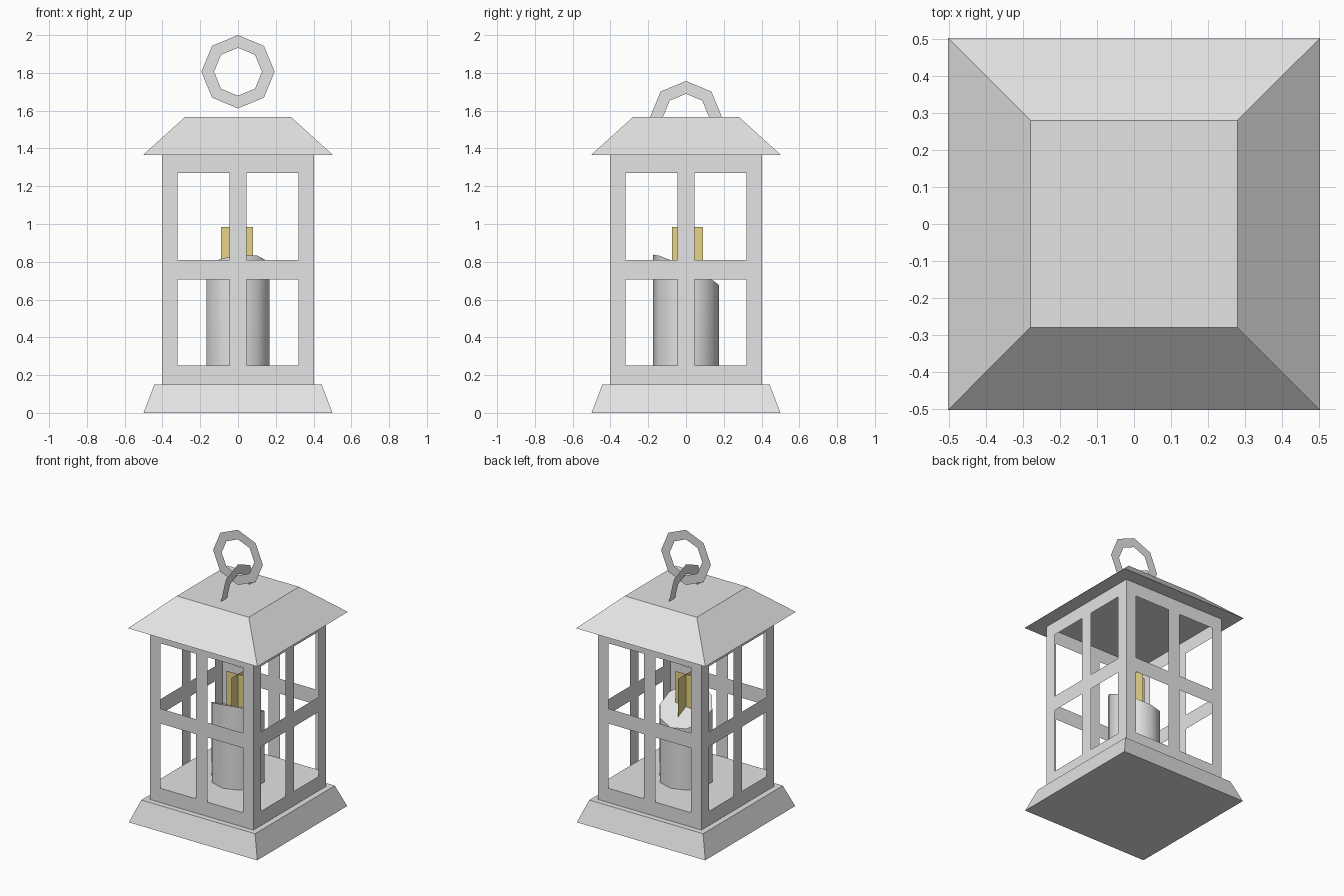
import bpy, bmesh
from math import cos, sin, pi
from mathutils import Matrix

if "Cube" in bpy.data.objects:
    bpy.data.objects.remove(bpy.data.objects["Cube"], do_unlink=True)


def make_material(name, rgb):
    mat = bpy.data.materials.new(name)
    mat.use_nodes = True
    color = (*rgb, 1)
    mat.diffuse_color = color
    mat.node_tree.nodes["Principled BSDF"].inputs["Base Color"].default_value = color
    return mat


GREY = make_material("pale grey", (0.77, 0.77, 0.77))
YELLOW = make_material("flame yellow", (1.0, 0.82, 0.31))


def finish(name, bm, mat, recalc=True):
    bmesh.ops.remove_doubles(bm, verts=bm.verts, dist=1e-5)
    if recalc:
        bmesh.ops.recalc_face_normals(bm, faces=bm.faces)
    mesh = bpy.data.meshes.new(name)
    bm.to_mesh(mesh)
    bm.free()
    mesh.materials.append(mat)
    obj = bpy.data.objects.new(name, mesh)
    bpy.context.collection.objects.link(obj)
    return obj


def quad(bm, points):
    return bm.faces.new([bm.verts.new(p) for p in points])


def square_frustum(name, half_low, half_high, z_low, z_high):
    bm = bmesh.new()
    bmesh.ops.create_cube(bm, size=2)
    for v in bm.verts:
        low = v.co.z < 0
        half = half_low if low else half_high
        v.co = (v.co.x * half, v.co.y * half, z_low if low else z_high)
    return finish(name, bm, GREY)


def flat_ring(name, center_z, outer, inner, steps, turn):
    # Octagonal band in the xz plane, turned about z
    bm = bmesh.new()
    for i in range(steps):
        a, b = i * pi / 4, (i + 1) * pi / 4
        quad(bm, [(r * cos(t), 0, center_z + r * sin(t))
                  for r, t in ((inner, a), (outer, a), (outer, b), (inner, b))])
    bm.transform(Matrix.Rotation(turn, 4, "Z"))
    return finish(name, bm, GREY)


# Base and roof
square_frustum("base", 0.5, 0.443, 0, 0.15)
square_frustum("roof", 0.503, 0.28, 1.365, 1.567)

# Cage: four thin walls, each with four window openings
WALL = 0.403
columns = (-WALL, -0.32, -0.045, 0.045, 0.32, WALL)
rows = (0.15, 0.25, 0.705, 0.81, 1.27, 1.365)
bm = bmesh.new()
for side in range(4):
    turn = Matrix.Rotation(side * pi / 2, 3, "Z")
    for i in range(5):
        for j in range(5):
            if i % 2 and j % 2:
                continue
            x0, x1, z0, z1 = columns[i], columns[i + 1], rows[j], rows[j + 1]
            corners = ((x0, z0), (x1, z0), (x1, z1), (x0, z1))
            quad(bm, [turn @ Matrix.Translation((x, -WALL, z)).translation
                      for x, z in corners])
bmesh.ops.remove_doubles(bm, verts=bm.verts, dist=1e-5)
flat_edges = [e for e in bm.edges if len(e.link_faces) == 2
              and e.calc_face_angle(0) < 0.01]
bmesh.ops.dissolve_edges(bm, edges=flat_edges, use_verts=False)
finish("window_cage", bm, GREY)

# Raised floor that carries the candle
bm = bmesh.new()
quad(bm, [(x * WALL, y * WALL, 0.25) for x, y in ((-1, -1), (1, -1), (1, 1), (-1, 1))])
finish("floor", bm, GREY, recalc=False)

# Candle with a slanted top, lowest at the back
bm = bmesh.new()
bmesh.ops.create_cone(bm, cap_ends=True, segments=10, radius1=0.175,
                      radius2=0.175, depth=1)
for v in bm.verts:
    v.co.z = 0.25 if v.co.z < 0 else 0.757 + 0.1 * v.co.x - 0.46 * v.co.y
candle = finish("candle", bm, GREY)
bpy.ops.object.select_all(action="DESELECT")
candle.select_set(True)
bpy.context.view_layer.objects.active = candle
bpy.ops.object.shade_smooth_by_angle(angle=0.75)

# Flame made of two crossed plates
bm = bmesh.new()
quad(bm, [(-0.09, 0, 0.7), (0.08, 0, 0.7), (0.08, 0, 0.985), (-0.09, 0, 0.985)])
quad(bm, [(0, -0.075, 0.7), (0, 0.09, 0.7), (0, 0.09, 0.985), (0, -0.075, 0.985)])
finish("flame", bm, YELLOW, recalc=False)

# Roof loop and the hanging ring linked through it
flat_ring("roof_loop", 1.567, 0.19, 0.122, 4, pi / 2)
flat_ring("hanging_ring", 1.806, 0.194, 0.127, 8, 0)
